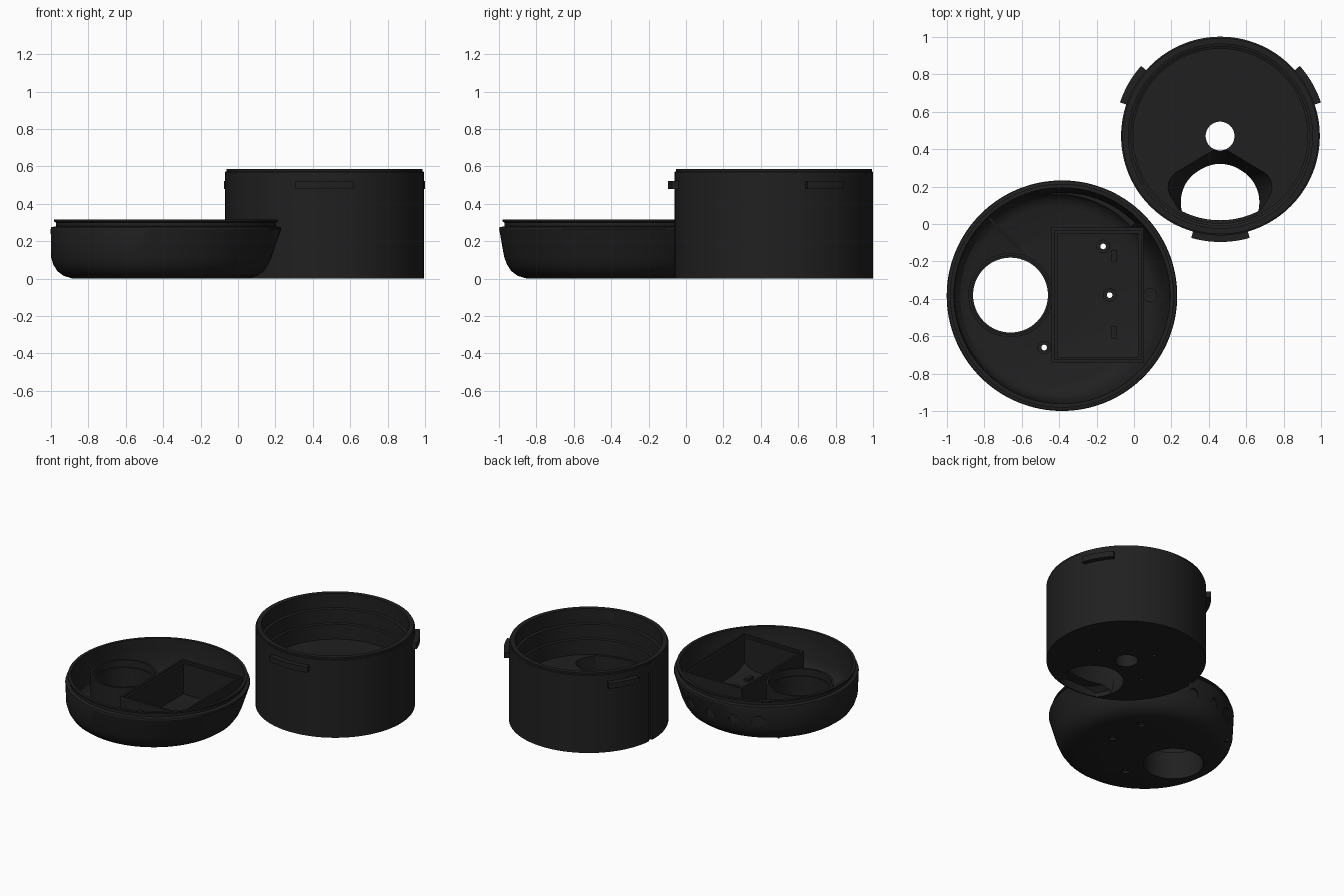
import bpy, bmesh, math
from mathutils import Matrix, Vector

if "Cube" in bpy.data.objects:
    bpy.data.objects.remove(bpy.data.objects["Cube"])

SEG = 128
BOWL = (-0.385, -0.383)
CUP = (0.462, 0.47)

black = bpy.data.materials.new("matte_black")
black.diffuse_color = (0.0145, 0.0145, 0.0145, 1)
black.use_nodes = True
black.node_tree.nodes["Principled BSDF"].inputs["Base Color"].default_value = black.diffuse_color


def finish(name, bm):
    bmesh.ops.recalc_face_normals(bm, faces=bm.faces[:])
    me = bpy.data.meshes.new(name)
    bm.to_mesh(me)
    bm.free()
    ob = bpy.data.objects.new(name, me)
    bpy.context.collection.objects.link(ob)
    me.materials.append(black)
    return ob


def lathe(name, centre, rings, closed=False):
    """Stack of circles (radius, z, x shift); capped, or closed into a tube."""
    bm = bmesh.new()
    loops = []
    for r, z, dx in rings:
        loops.append([bm.verts.new((centre[0] + dx + r * math.cos(2 * math.pi * i / SEG),
                                    centre[1] + r * math.sin(2 * math.pi * i / SEG), z))
                      for i in range(SEG)])
    pairs = list(zip(loops, loops[1:]))
    if closed:
        pairs.append((loops[-1], loops[0]))
    else:
        bm.faces.new(loops[0])
        bm.faces.new(loops[-1])
    for a, b in pairs:
        for i in range(SEG):
            j = (i + 1) % SEG
            bm.faces.new((a[i], a[j], b[j], b[i]))
    return finish(name, bm)


def cylinder(name, x, y, r, z0, z1):
    return lathe(name, (x, y), [(r, z0, 0), (r, z1, 0)])


def arc_block(name, centre, a0, a1, r0, r1, z0, z1, n=24):
    """Curved block between two angles (degrees)."""
    bm = bmesh.new()
    rows = []
    for i in range(n + 1):
        a = math.radians(a0 + (a1 - a0) * i / n)
        rows.append([bm.verts.new((centre[0] + r * math.cos(a), centre[1] + r * math.sin(a), z))
                     for r, z in ((r0, z0), (r1, z0), (r1, z1), (r0, z1))])
    for a, b in zip(rows, rows[1:]):
        for i in range(4):
            j = (i + 1) % 4
            bm.faces.new((a[i], a[j], b[j], b[i]))
    bm.faces.new(rows[0])
    bm.faces.new(rows[-1])
    return finish(name, bm)


def box(name, x0, x1, y0, y1, z0, z1):
    bm = bmesh.new()
    bmesh.ops.create_cube(bm, size=1)
    bmesh.ops.scale(bm, vec=(x1 - x0, y1 - y0, z1 - z0), verts=bm.verts)
    bmesh.ops.translate(bm, vec=((x0 + x1) / 2, (y0 + y1) / 2, (z0 + z1) / 2), verts=bm.verts)
    return finish(name, bm)


def boolean(ob, other, op="DIFFERENCE"):
    mod = ob.modifiers.new("cut", "BOOLEAN")
    mod.operation, mod.solver, mod.object = op, "EXACT", other
    deps = bpy.context.evaluated_depsgraph_get()
    me = bpy.data.meshes.new_from_object(ob.evaluated_get(deps))
    ob.modifiers.clear()
    ob.data = me
    bpy.data.objects.remove(other)


# ---- Bowl shell: leaning outside, stepped lip, hollow inside ----
outside = [(0.467, 0, -0.03), (0.517, 0.015, -0.03), (0.551, 0.04, -0.029),
           (0.574, 0.075, -0.028), (0.589, 0.115, -0.025), (0.616, 0.265, 0), (0.613, 0.275, 0)]
lip = [(0.588, 0.28, 0), (0.588, 0.3, 0), (0.598, 0.305, 0), (0.598, 0.315, 0)]
inside = [(0.577, 0.315, 0), (0.575, 0.25, 0), (0.556, 0.12, -0.025), (0.54, 0.08, -0.028),
          (0.515, 0.055, -0.029), (0.475, 0.04, -0.03)]
bowl = lathe("bowl_shell", BOWL, outside + lip + inside)
envelope = lathe("envelope", BOWL, [(r - 0.008, z + 0.002, dx) for r, z, dx in outside] + [(0.575, 0.31, 0)])

# Rear recess, round opening and countersunk screw holes
boolean(bowl, arc_block("cutter", BOWL, 45, 142, 0.3, 0.55, 0.085, 0.24))
boolean(bowl, cylinder("cutter", -0.66, -0.38, 0.2, -0.1, 0.5))
SCREWS = [(-0.165, -0.12), (-0.13, -0.38), (-0.48, -0.66)]
for x, y in SCREWS:
    boolean(bowl, lathe("cutter", (x, y), [(0.026, -0.1, 0), (0.026, 0.015, 0),
                                           (0.015, 0.0151, 0), (0.015, 0.2, 0)]))

# Port recesses on the rear wall
for ang, r, depth in ((66, 0.045, 0.018), (86, 0.036, 0.008), (104, 0.036, 0.008), (120, 0.045, 0.008)):
    a = math.radians(ang)
    d = Vector((math.cos(a), math.sin(a), 0))
    c = cylinder("cutter", 0, 0, r, -depth, 0.1)
    place = Vector((BOWL[0], BOWL[1], 0.16)) + d * (0.597 - 0.018 * math.cos(a))
    c.data.transform(Matrix.Translation(place) @ d.to_track_quat("Z", "Y").to_matrix().to_4x4())
    boolean(bowl, c)

# Battery box walls, trimmed to the bowl
frame = box("battery_box", -0.44, 0.05, -0.74, -0.02, 0.03, 0.28)
boolean(frame, box("cutter", -0.41, 0.022, -0.71, -0.05, 0, 0.5))
boolean(frame, box("cutter", -0.425, 0.037, -0.725, -0.035, 0.265, 0.5))
boolean(frame, envelope, "INTERSECT")

# Tube around the round opening, with an inner step
lathe("opening_tube", (-0.66, -0.38), [(0.2, 0.002, 0), (0.225, 0.002, 0), (0.225, 0.25, 0),
                                       (0.21, 0.25, 0), (0.21, 0.2, 0), (0.2, 0.2, 0)], closed=True)

# Screw bosses, contact blocks, side boss and divider rib
for x, y in SCREWS:
    lathe("screw_boss", (x, y), [(0.015, 0.03, 0), (0.036, 0.03, 0), (0.036, 0.075, 0),
                                 (0.015, 0.075, 0)], closed=True)
for y in (-0.17, -0.58):
    box("contact_block", -0.12, -0.09, y - 0.032, y + 0.032, 0.03, 0.06)
cylinder("side_boss", 0.085, -0.38, 0.036, 0.04, 0.13)
rib = box("divider_rib", -0.13, 0.13, -0.006, 0.006, 0.03, 0.14)
rib.data.transform(Matrix.Translation((-0.695, -0.05, 0)) @ Matrix.Rotation(math.radians(-46), 4, "Z"))

# ---- Cup shell: straight wall, stepped inside, raised floor ----
FLOOR = 0.26
cup = lathe("cup_shell", CUP, [(0.531, 0, 0), (0.531, 0.57, 0), (0.524, 0.573, 0), (0.524, 0.585, 0),
                               (0.492, 0.585, 0), (0.492, 0.48, 0), (0.478, 0.475, 0),
                               (0.478, 0.375, 0), (0.466, 0.37, 0), (0.466, FLOOR, 0)])
boolean(cup, cylinder("cutter", 0.46, 0.47, 0.077, -0.1, 0.5))

# Funnel from the raised floor down to the round outlet
bm = bmesh.new()
top = FLOOR + 0.01
for x, y, r, z in ((0.46, 0.11, 0.205, -0.02), (0.46, 0.11, 0.205, top), (0.46, 0.325, 0.08, top),
                   (0.27, 0.2, 0.09, top), (0.65, 0.2, 0.09, top)):
    for i in range(48):
        a = 2 * math.pi * i / 48
        bm.verts.new((x + r * math.cos(a), y + r * math.sin(a), z))
bmesh.ops.convex_hull(bm, input=bm.verts[:])
bmesh.ops.delete(bm, geom=[v for v in bm.verts if not v.link_faces], context="VERTS")
funnel = finish("cutter", bm)
boolean(funnel, cylinder("limit", 0.46, 0.47, 0.45, -0.1, 0.5), "INTERSECT")
boolean(cup, funnel)

# Outlet flare under the cup, kept inside the outer wall
flare = lathe("cutter", (0.46, 0.105), [(0.207, -0.01, 0), (0.2, 0.03, 0), (0.16, 0.06, 0)])
boolean(flare, cylinder("limit", CUP[0], CUP[1], 0.522, -0.1, 0.5), "INTERSECT")
boolean(cup, flare)

# Blind screw holes under the cup and a vertical groove on its side
for dx, dy in ((0.23, -0.01), (-0.1, 0.17), (-0.24, -0.13)):
    boolean(cup, cylinder("cutter", CUP[0] + dx, CUP[1] + dy, 0.013, -0.1, 0.04))
boolean(cup, arc_block("cutter", CUP, 174, 178, 0.517, 0.6, -0.1, 0.5))

# Locking tabs
for mid, half in ((-90, 16), (30, 11.5), (150, 11.5)):
    arc_block("locking_tab", CUP, mid - half, mid + half, 0.51, 0.566, 0.48, 0.522)

# Smooth curved walls, keep edges sharp
bpy.ops.object.select_all(action="DESELECT")
for ob in bpy.context.scene.objects:
    ob.select_set(True)
    bpy.context.view_layer.objects.active = ob
bpy.ops.object.shade_smooth_by_angle(angle=math.radians(25))
